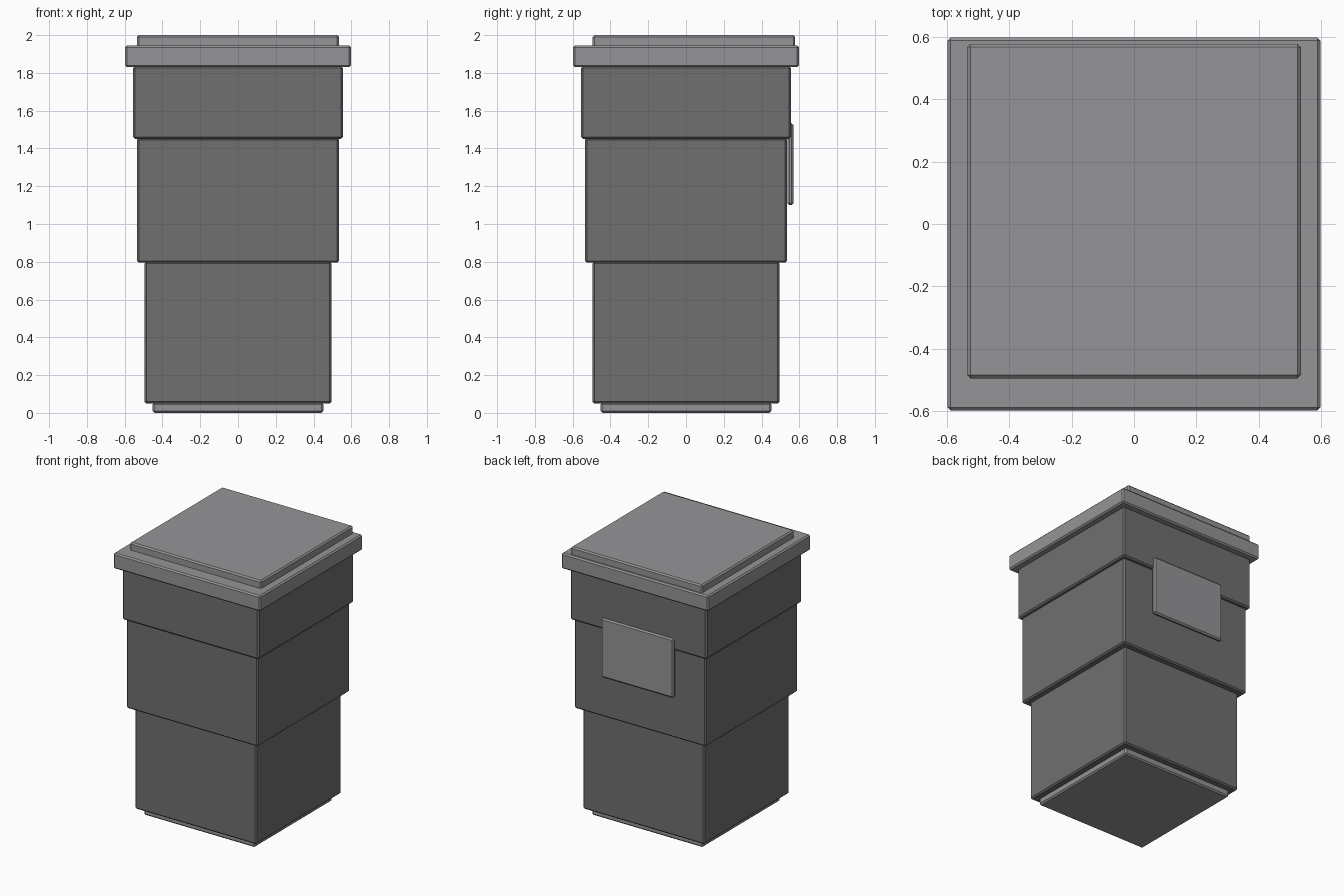
import bpy

if "Cube" in bpy.data.objects:
    bpy.data.objects.remove(bpy.data.objects["Cube"])


def material(name, value):
    m = bpy.data.materials.new(name)
    m.diffuse_color = (value, value, value * 1.04, 1)
    m.use_nodes = True
    m.node_tree.nodes["Principled BSDF"].inputs["Base Color"].default_value = m.diffuse_color
    return m


DARK = material("dark_grey", 0.16)
LIGHT = material("light_grey", 0.30)


def box(name, x, y, z, mat, bevel=0.01):
    """Chamfered box from (min, max) ranges on each axis."""
    bpy.ops.mesh.primitive_cube_add(
        size=1, location=[(a + b) / 2 for a, b in (x, y, z)])
    ob = bpy.context.object
    ob.name = name
    ob.scale = [b - a for a, b in (x, y, z)]
    bpy.ops.object.transform_apply(location=False, rotation=False, scale=True)
    mod = ob.modifiers.new("chamfer", 'BEVEL')
    mod.width = bevel
    mod.segments = 1
    ob.data.materials.append(mat)
    return ob


# Square tiers stacked from the ground up: name, half width, bottom, top
tiers = [
    ("base_plinth", 0.452, 0.0, 0.055, LIGHT),
    ("lower_body", 0.495, 0.05, 0.80, DARK),
    ("middle_body", 0.535, 0.795, 1.455, DARK),
    ("upper_body", 0.555, 1.45, 1.835, DARK),
    ("lid_rim", 0.598, 1.83, 1.945, LIGHT),
]
for name, h, z0, z1, mat in tiers:
    box(name, (-h, h), (-h, h), (z0, z1), mat)

# Lid panel, set towards the back
box("lid_panel", (-0.535, 0.535), (-0.495, 0.578), (1.935, 2.0), LIGHT)

# Thin plate on the back face
box("back_plate", (-0.295, 0.295), (0.537, 0.568), (1.10, 1.535), LIGHT)
